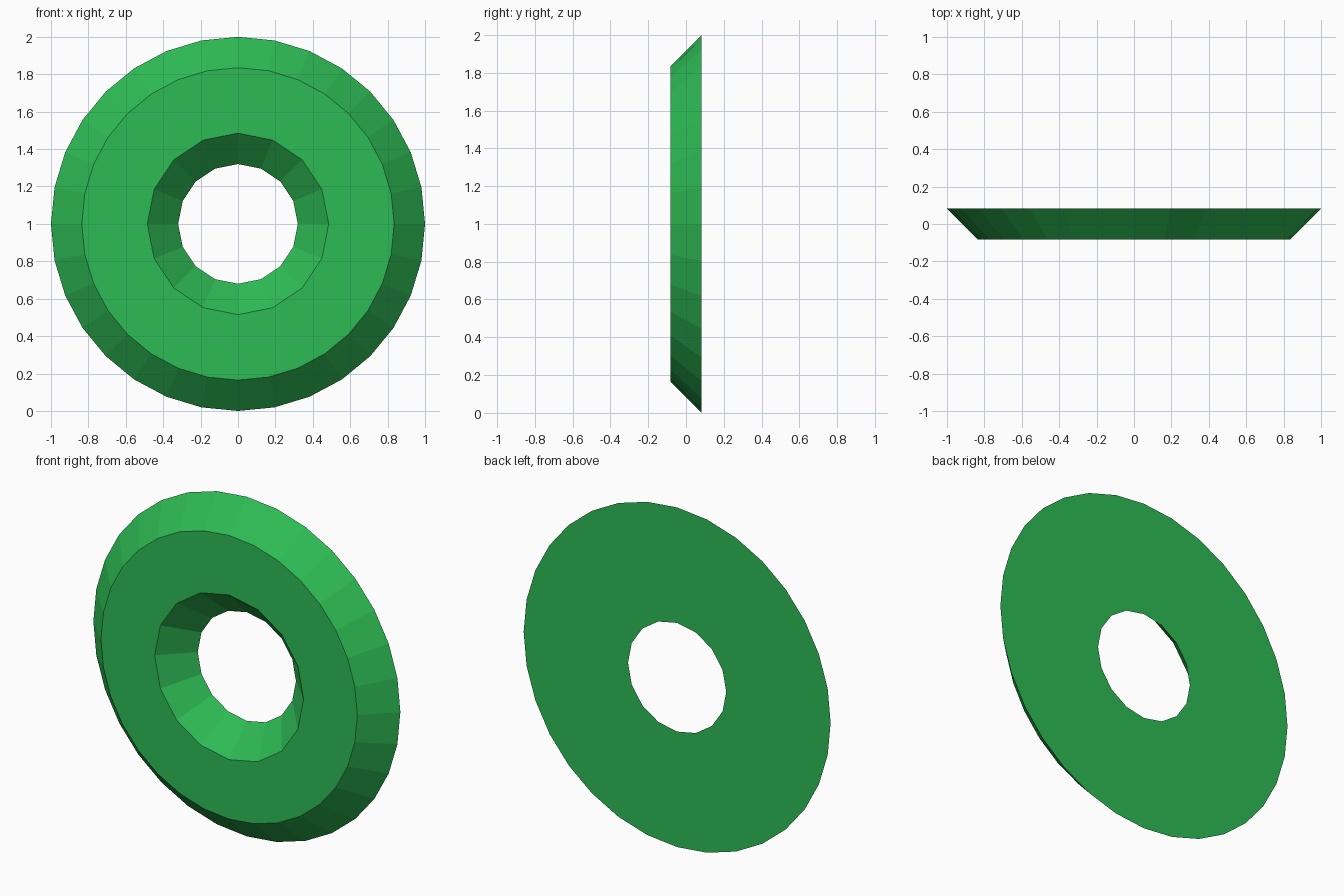
import bpy, bmesh
from math import sin, cos, tau

if "Cube" in bpy.data.objects:
    bpy.data.objects.remove(bpy.data.objects["Cube"])

HALF = 0.0825   # half thickness
CENTRE_Z = 1.0


def ring(bm, count, radius, y):
    """Circle of vertices in the XZ plane."""
    return [bm.verts.new((radius * sin(tau * i / count), y,
                          CENTRE_Z + radius * cos(tau * i / count)))
            for i in range(count)]


def wall(bm, a, b):
    """Quads between two rings of equal count."""
    n = len(a)
    for i in range(n):
        j = (i + 1) % n
        bm.faces.new((a[i], a[j], b[j], b[i]))


def cap(bm, outer, inner):
    """Flat annulus from a 32-sided rim to a 16-sided hole."""
    n, m = len(outer), len(inner)
    for i in range(m):
        bm.faces.new((outer[2 * i], outer[2 * i + 1], outer[(2 * i + 2) % n],
                      inner[(i + 1) % m], inner[i]))


bm = bmesh.new()
# Bevelled outer rim and tapered hole
rim_front, rim_back = ring(bm, 32, 0.835, -HALF), ring(bm, 32, 1.0, HALF)
hole_front, hole_back = ring(bm, 16, 0.485, -HALF), ring(bm, 16, 0.32, HALF)
wall(bm, rim_front, rim_back)
wall(bm, hole_front, hole_back)
# Flat front and back
cap(bm, rim_front, hole_front)
cap(bm, rim_back, hole_back)
bmesh.ops.recalc_face_normals(bm, faces=bm.faces)

mesh = bpy.data.meshes.new("bevelled_ring")
bm.to_mesh(mesh)
bm.free()
obj = bpy.data.objects.new("bevelled_ring", mesh)
bpy.context.collection.objects.link(obj)

# Green material
green = bpy.data.materials.new("green")
green.diffuse_color = (0.027, 0.5, 0.09, 1.0)
green.use_nodes = True
green.node_tree.nodes["Principled BSDF"].inputs["Base Color"].default_value = green.diffuse_color
mesh.materials.append(green)
